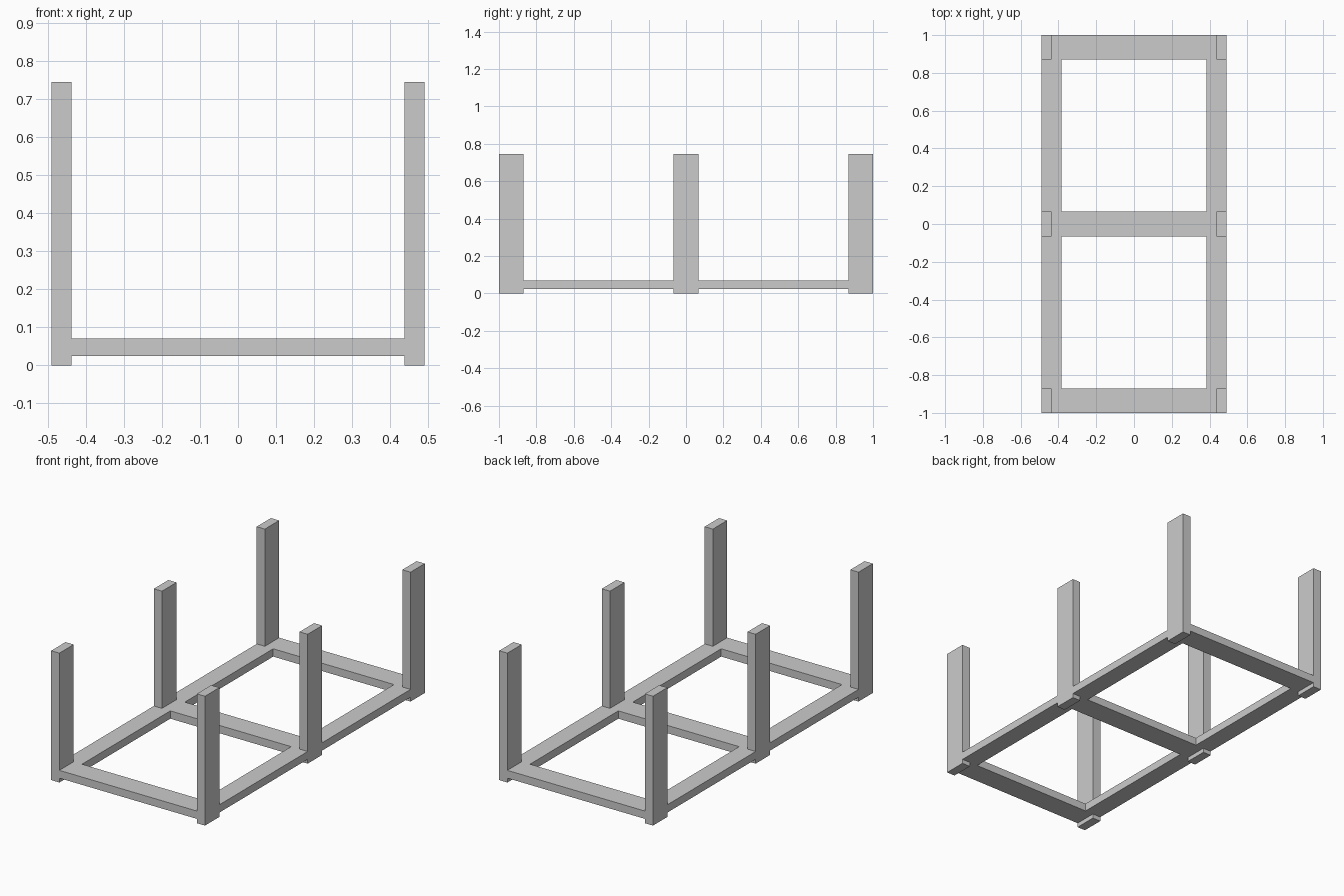
import bpy, bmesh

if "Cube" in bpy.data.objects:
    bpy.data.objects.remove(bpy.data.objects["Cube"])

# Plan grid: rail edges, post edges and cross-beam edges
XS = [-0.49, -0.438, -0.385, 0.385, 0.438, 0.49]
YS = [-1.0, -0.87, -0.066, 0.066, 0.87, 1.0]
RAIL_BOTTOM, RAIL_TOP, POST_TOP = 0.025, 0.07, 0.745

bm = bmesh.new()

# Flat ladder-shaped sheet: every cell except the two openings
grid = [[bm.verts.new((x, y, RAIL_BOTTOM)) for y in YS] for x in XS]
for i in range(5):
    for j in range(5):
        if i == 2 and j % 2 == 1:
            continue
        bm.faces.new((grid[i][j], grid[i + 1][j], grid[i + 1][j + 1], grid[i][j + 1]))

# Rails and cross beams: thicken the sheet
ext = bmesh.ops.extrude_face_region(bm, geom=bm.faces[:])
for v in [g for g in ext["geom"] if isinstance(g, bmesh.types.BMVert)]:
    v.co.z = RAIL_TOP
bmesh.ops.recalc_face_normals(bm, faces=bm.faces[:])


def pull_posts(z_from, z_to):
    """Extrude the six outer post cells found at one level to another level."""
    cells = []
    for f in bm.faces:
        c = f.calc_center_median()
        on_post = abs(c.x) > 0.438 and any(abs(c.y - y) < 0.1 for y in (-0.935, 0, 0.935))
        if abs(f.normal.z) > 0.9 and abs(c.z - z_from) < 1e-4 and on_post:
            cells.append(f)
    for f in bmesh.ops.extrude_discrete_faces(bm, faces=cells)["faces"]:
        for v in f.verts:
            v.co.z = z_to


# Upright posts and their short feet
pull_posts(RAIL_TOP, POST_TOP)
pull_posts(RAIL_BOTTOM, 0.0)

bmesh.ops.recalc_face_normals(bm, faces=bm.faces[:])
mesh = bpy.data.meshes.new("rack_frame_with_posts")
bm.to_mesh(mesh)
bm.free()
obj = bpy.data.objects.new("rack_frame_with_posts", mesh)
bpy.context.collection.objects.link(obj)
